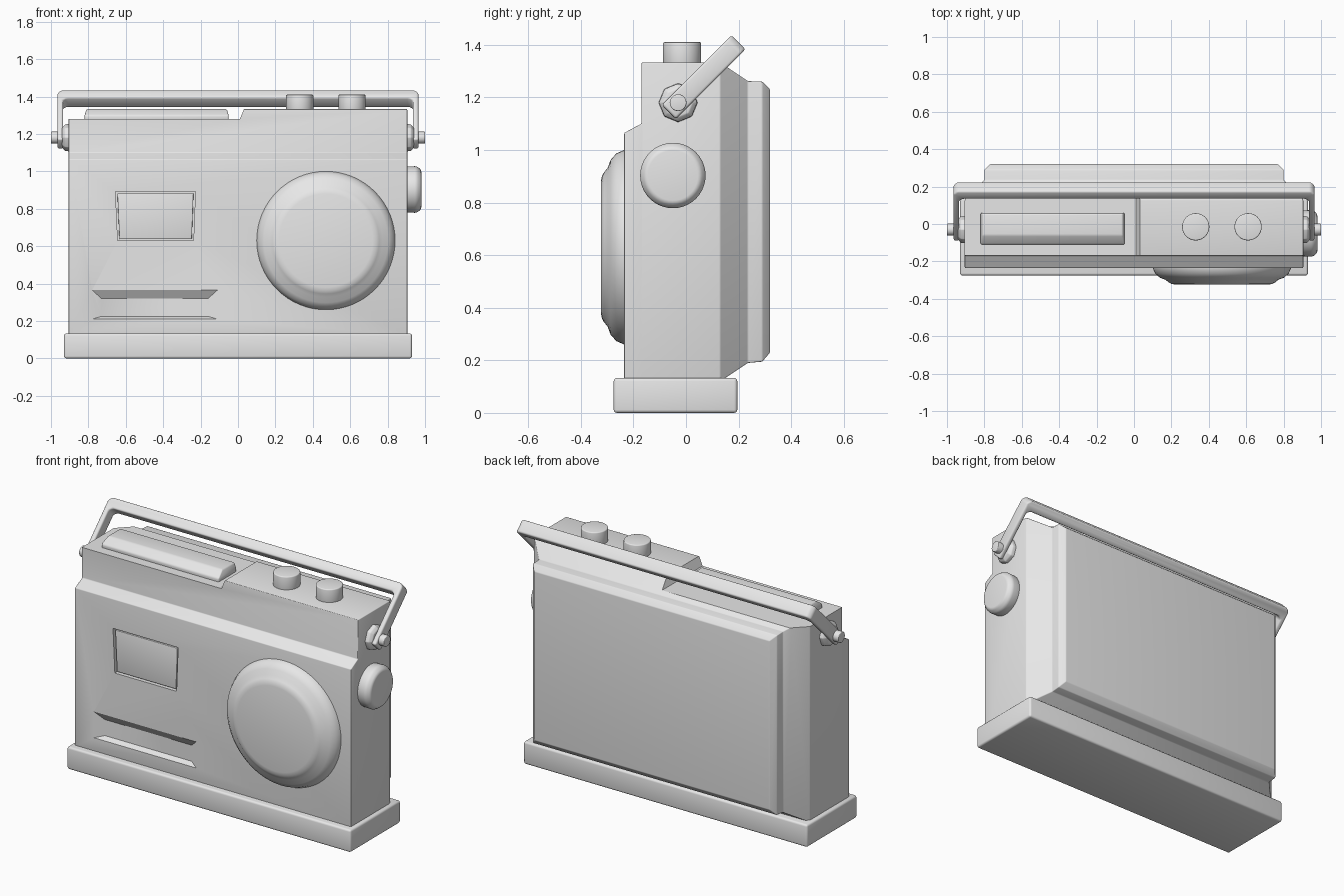
import bpy, bmesh, math
from mathutils import Vector

if "Cube" in bpy.data.objects:
    bpy.data.objects.remove(bpy.data.objects["Cube"], do_unlink=True)

grey = bpy.data.materials.new("plain_grey")
grey.use_nodes = True
grey.diffuse_color = (0.8, 0.8, 0.8, 1)
grey.node_tree.nodes["Principled BSDF"].inputs["Base Color"].default_value = (0.8, 0.8, 0.8, 1)


def activate(ob):
    bpy.ops.object.select_all(action='DESELECT')
    ob.select_set(True)
    bpy.context.view_layer.objects.active = ob


def apply_mod(ob, mod):
    activate(ob)
    bpy.ops.object.modifier_apply(modifier=mod.name)


def finish(name, bm, bevel=0.0):
    """Turn a bmesh into a named, bevelled object."""
    bmesh.ops.recalc_face_normals(bm, faces=bm.faces)
    mesh = bpy.data.meshes.new(name)
    bm.to_mesh(mesh)
    bm.free()
    ob = bpy.data.objects.new(name, mesh)
    bpy.context.collection.objects.link(ob)
    mesh.materials.append(grey)
    if bevel:
        mod = ob.modifiers.new("bevel", 'BEVEL')
        mod.width, mod.segments = bevel, 3
        mod.limit_method, mod.angle_limit = 'ANGLE', math.radians(20)
        apply_mod(ob, mod)
    return ob


def skin(bm, rings):
    """Join equal rings of vertices and cap both ends."""
    for a, b in zip(rings, rings[1:]):
        for i in range(len(a)):
            j = (i + 1) % len(a)
            bm.faces.new((a[i], a[j], b[j], b[i]))
    bm.faces.new(rings[0])
    bm.faces.new(rings[-1])


def loft(name, axis, sections, bevel=0.0):
    """Rectangular sections (position, x0, x1, b0, b1) along y or z."""
    bm = bmesh.new()
    rings = []
    for t, x0, x1, b0, b1 in sections:
        corners = ((x0, b0), (x1, b0), (x1, b1), (x0, b1))
        rings.append([bm.verts.new((x, t, b) if axis == 'y' else (x, b, t)) for x, b in corners])
    skin(bm, rings)
    return finish(name, bm, bevel)


def prism(name, outline, y0, y1, bevel=0.0):
    """An outline in x and z, extruded along y."""
    bm = bmesh.new()
    skin(bm, [[bm.verts.new((x, y, z)) for x, z in outline] for y in (y0, y1)])
    return finish(name, bm, bevel)


def lathe(name, profile, centre, direction, sides=48, bevel=0.0):
    """A (radius, height) profile turned about the given direction."""
    bm = bmesh.new()
    turn = Vector(direction).to_track_quat('Z', 'Y')
    rings = []
    for r, h in profile:
        angles = [2 * math.pi * i / sides for i in range(sides)]
        rings.append([bm.verts.new(turn @ Vector((r * math.cos(a), r * math.sin(a), h)) + Vector(centre))
                      for a in angles])
    skin(bm, rings)
    return finish(name, bm, bevel)


def cut(ob, cutter):
    cutter.hide_render = True
    mod = ob.modifiers.new("cut", 'BOOLEAN')
    mod.operation, mod.solver, mod.object = 'DIFFERENCE', 'EXACT', cutter
    apply_mod(ob, mod)
    bpy.data.objects.remove(cutter, do_unlink=True)


# Case: stepped front, tapered back and raised battery cover
W = 0.905
case = loft("case", 'y', [
    (-0.235, -W, W, 0.12, 1.065),
    (-0.17, -W, W, 0.12, 1.10),
    (-0.169, -W, W, 0.12, 1.333),
    (0.13, -W, W, 0.12, 1.333),
    (0.235, -0.80, 0.80, 0.19, 1.262),
    (0.29, -0.80, 0.80, 0.195, 1.26),
    (0.32, -0.77, 0.77, 0.23, 1.23)], 0.012)

# Lowered top, tape window recess and finger slot
cut(case, prism("top_cutter", [(-1, 1.28), (0.01, 1.28), (0.035, 1.34), (0.035, 1.5), (-1, 1.5)], -0.5, 0.5))
cut(case, loft("window_cutter", 'z', [(0.63, -0.643, -0.238, -0.3, -0.21),
                                      (0.892, -0.655, -0.228, -0.3, -0.21)]))
cut(case, loft("slot_cutter", 'y', [(-0.26, -0.81, -0.08, 0.195, 0.385),
                                    (-0.235, -0.78, -0.11, 0.21, 0.365),
                                    (-0.205, -0.73, -0.16, 0.225, 0.32)]))
loft("tape_window", 'z', [(0.638, -0.634, -0.247, -0.228, -0.20),
                          (0.882, -0.645, -0.238, -0.228, -0.20)], 0.003)

# Base and top lid
loft("base", 'z', [(0, -0.93, 0.93, -0.275, 0.195), (0.133, -0.93, 0.93, -0.275, 0.195)], 0.012)
loft("top_lid", 'z', [(1.27, -0.82, -0.05, -0.11, 0.06),
                      (1.30, -0.82, -0.05, -0.11, 0.06),
                      (1.333, -0.81, -0.06, -0.06, 0.055)], 0.008)

# Speaker dome
lathe("speaker", [(0.37, -0.02), (0.37, 0), (0.357, 0.03), (0.332, 0.052), (0.302, 0.063),
                  (0.285, 0.077), (0.27, 0.085), (0.25, 0.089)],
      (0.47, -0.235, 0.63), (0, -1, 0), 64)

# Top knobs and side tuning dial
for i, x in enumerate((0.33, 0.61)):
    lathe("top_knob_%d" % (i + 1), [(0.073, -0.01), (0.073, 0.08)], (x, -0.015, 1.33), (0, 0, 1), 32, 0.006)
lathe("tuning_dial", [(0.122, -0.01), (0.125, 0.05), (0.105, 0.075)],
      (W, -0.05, 0.903), (1, 0, 0), 40, 0.01)

# Handle pivots on both sides
for side, label in ((1, "left"), (-1, "right")):
    pivot = (side * W, -0.03, 1.18)
    lathe(label + "_hub", [(0.075, -0.01), (0.072, 0.02), (0.055, 0.035)], pivot, (side, 0, 0), 8, 0.004)
    lathe(label + "_bolt", [(0.032, 0.02), (0.032, 0.095)], pivot, (side, 0, 0), 20, 0.004)

# Tilted carrying handle
half = [(0.935, -0.05), (0.965, -0.05), (0.965, 0.305), (0.945, 0.325)]
inner = [(0.935, 0.25), (0.915, 0.265)]
outline = half + [(-x, z) for x, z in reversed(half)]
outline += [(-x, z) for x, z in inner] + list(reversed(inner))
handle = prism("handle", outline, -0.038, 0.038, 0.01)
handle.location = (0, -0.03, 1.18)
handle.rotation_euler.x = -math.pi / 4

# Smooth shading with crisp edges
for ob in list(bpy.context.scene.objects):
    if ob.type == 'MESH' and grey.name in ob.data.materials:
        activate(ob)
        bpy.ops.object.shade_smooth_by_angle(angle=math.radians(32))
